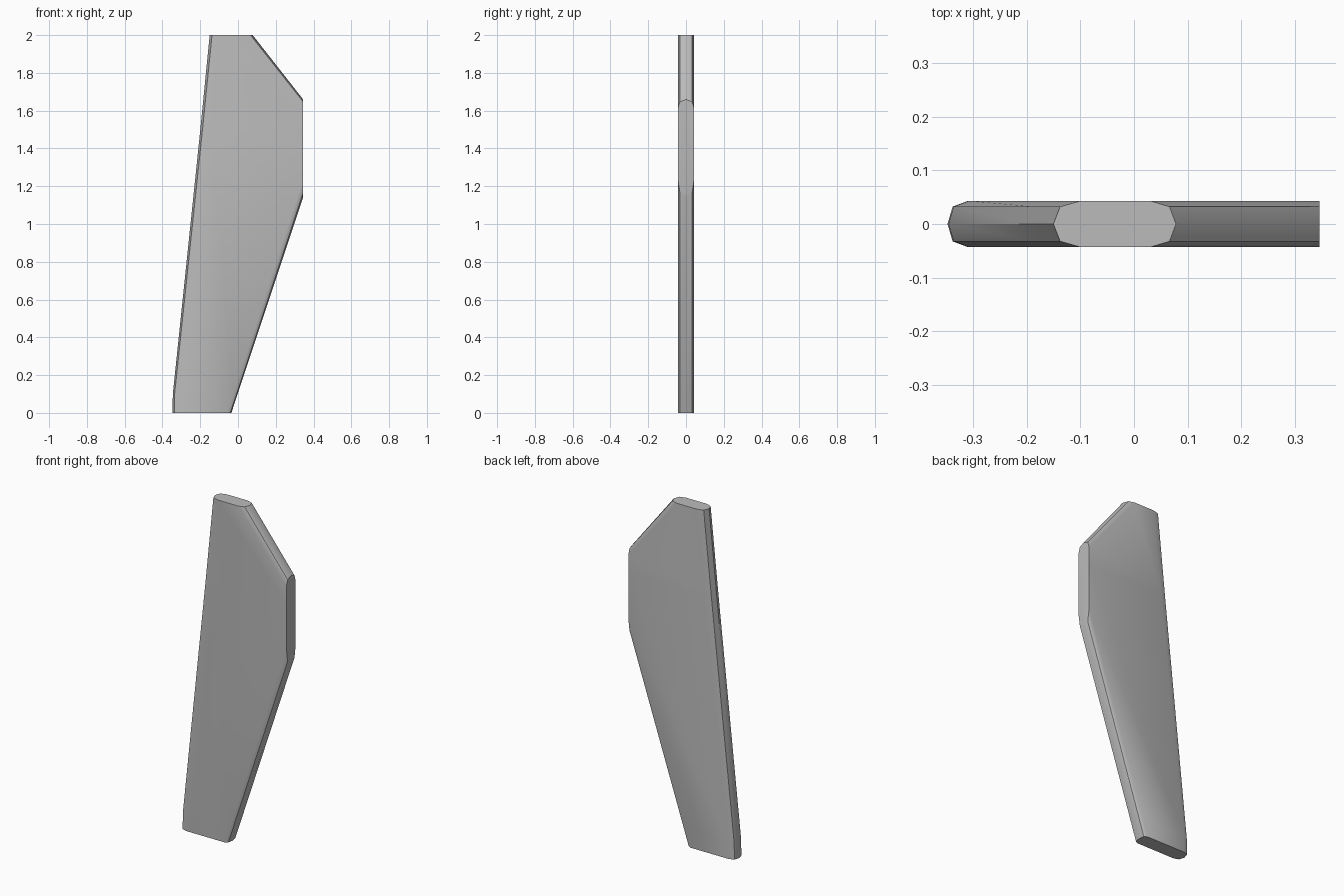
import bpy, bmesh, math

cube = bpy.data.objects.get("Cube")
if cube:
    bpy.data.objects.remove(cube)

grey = bpy.data.materials.new("plain grey")
grey.use_nodes = True
colour = (0.5, 0.5, 0.5, 1)
grey.diffuse_color = colour
grey.node_tree.nodes["Principled BSDF"].inputs["Base Color"].default_value = colour

HALF = 0.043   # half thickness
EDGE = 0.345   # x of the flat cut on the wide side


def section(left, right, bevel_left, bevel_right):
    """Rounded slab outline as (x, y) points."""
    side = [(left, 0), (left + 0.25 * bevel_left, -0.75 * HALF),
            (left + bevel_left, -HALF), (right - bevel_right, -HALF),
            (right - 0.25 * bevel_right, -0.75 * HALF), (right, 0)]
    return side + [(x, -y) for x, y in reversed(side[1:-1])]


# Height, left edge, right edge, left bevel, right bevel
levels = [(0, -0.347, -0.035, 0.038, 0.022),
          (0.1, -0.345, -0.002, 0.038, 0.022),
          (1.505, -0.199, 0.466, 0.047, 0.035),
          (2, -0.15, 0.078, 0.05, 0.048)]

# Loft the blade through its sections
bm = bmesh.new()
rings = [[bm.verts.new((x, y, z)) for x, y in section(*spec)]
         for z, *spec in levels]
for low, high in zip(rings, rings[1:]):
    for i in range(len(low)):
        j = (i + 1) % len(low)
        bm.faces.new((low[i], low[j], high[j], high[i]))
bm.faces.new(rings[0][::-1])
bm.faces.new(rings[-1])

# Slice off the pointed side to leave a flat vertical edge
cut = bmesh.ops.bisect_plane(bm, geom=bm.verts[:] + bm.edges[:] + bm.faces[:],
                             plane_co=(EDGE, 0, 0), plane_no=(1, 0, 0),
                             clear_outer=True)
rim = [e for e in cut["geom_cut"] if isinstance(e, bmesh.types.BMEdge)]
bmesh.ops.holes_fill(bm, edges=rim, sides=0)
bmesh.ops.recalc_face_normals(bm, faces=bm.faces[:])

mesh = bpy.data.meshes.new("blade")
bm.to_mesh(mesh)
bm.free()
mesh.materials.append(grey)
blade = bpy.data.objects.new("blade", mesh)
bpy.context.collection.objects.link(blade)

# Smooth the rounded edges, keep the flat cuts sharp
bpy.ops.object.select_all(action="DESELECT")
blade.select_set(True)
bpy.context.view_layer.objects.active = blade
bpy.ops.object.shade_smooth_by_angle(angle=math.radians(35))
